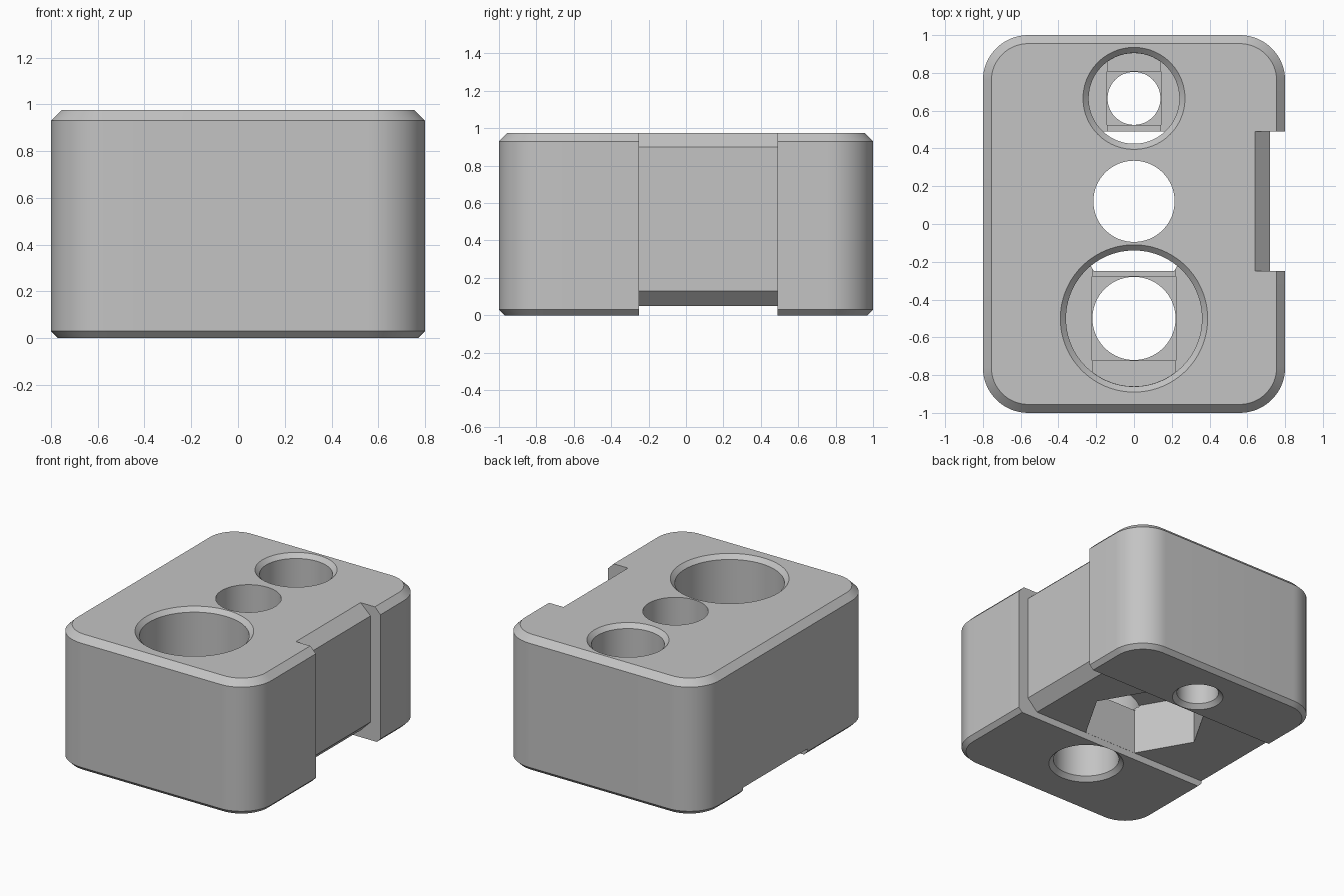
import bpy, bmesh, math
from mathutils import Vector

if "Cube" in bpy.data.objects:
    bpy.data.objects.remove(bpy.data.objects["Cube"])

TOP = 0.975
FLOOR = 0.4       # counterbore floor height
STEP = 0.02       # depth of each small step under the counterbores
SLOT_Y = (-0.25, 0.49)

grey = bpy.data.materials.new("plain_grey")
grey.diffuse_color = (0.55, 0.55, 0.55, 1)
grey.use_nodes = True
grey.node_tree.nodes["Principled BSDF"].inputs["Base Color"].default_value = (0.55, 0.55, 0.55, 1)


def loft(name, rings):
    """Closed solid through rings of matching 3D points."""
    bm = bmesh.new()
    loops = [[bm.verts.new(p) for p in ring] for ring in rings]
    n = len(loops[0])
    for a, b in zip(loops, loops[1:]):
        for i in range(n):
            j = (i + 1) % n
            bm.faces.new((a[i], a[j], b[j], b[i]))
    bm.faces.new(loops[0][::-1])
    bm.faces.new(loops[-1])
    bmesh.ops.recalc_face_normals(bm, faces=bm.faces)
    mesh = bpy.data.meshes.new(name)
    bm.to_mesh(mesh)
    bm.free()
    mesh.materials.append(grey)
    obj = bpy.data.objects.new(name, mesh)
    bpy.context.collection.objects.link(obj)
    return obj


def circle(r, y, z, n=96):
    return [(r * math.cos(math.tau * i / n), y + r * math.sin(math.tau * i / n), z)
            for i in range(n)]


def rounded_rect(inset, z, n=16):
    radius = 0.24 - inset
    pts = []
    for k, (sx, sy) in enumerate(((1, 1), (-1, 1), (-1, -1), (1, -1))):
        for i in range(n + 1):
            a = math.pi / 2 * (k + i / n)
            pts.append((sx * 0.56 + radius * math.cos(a), sy * 0.76 + radius * math.sin(a), z))
    return pts


def turned(name, y, steps):
    return loft(name, [circle(r, y, z) for r, z in steps])


def bridge_slot(name, y, bore, half, z0, z1, n=12):
    """Slot as wide as the bolt hole, with ends following the bore."""
    a = math.acos(half / bore)
    angles = [a + (math.pi - 2 * a) * i / n for i in range(n + 1)]
    angles += [t + math.pi for t in angles]
    outline = [Vector((bore * math.cos(t), y + bore * math.sin(t))) for t in angles]
    return loft(name, [[(p.x, p.y, z) for p in outline] for z in (z0, z1)])


def box(name, y, half, z0, z1):
    corners = ((1, 1), (-1, 1), (-1, -1), (1, -1))
    return loft(name, [[(half * sx, y + half * sy, z) for sx, sy in corners] for z in (z0, z1)])


# Rounded block with chamfered top and bottom rims
block = loft("mounting_block", [
    rounded_rect(0.03, 0), rounded_rect(0, 0.03),
    rounded_rect(0, TOP - 0.045), rounded_rect(0.045, TOP)])

# Channel under the block joined to the recess in the side
profile = ((1, -0.1), (1, 1.05), (0.56, 1.05), (0.64, TOP), (0.72, 0.9),
           (0.72, 0.13), (0.64, 0.05), (-1, 0.05), (-1, -0.1))
cutters = [loft("wrap_channel", [[(x, y, z) for x, z in profile] for y in SLOT_Y])]

# Two counterbored bolt holes
for label, y, bore, hole in (("front", -0.5, 0.36, 0.22), ("back", 0.665, 0.24, 0.14)):
    cutters += [
        turned(label + "_counterbore", y, [(bore, FLOOR), (bore, TOP - 0.03),
                                           (bore + 0.03, TOP), (bore + 0.03, TOP + 0.1)]),
        bridge_slot(label + "_bridge_slot", y, bore * 0.998, hole + 0.001,
                    FLOOR - STEP, FLOOR + 0.05),
        box(label + "_bridge_square", y, hole + 0.002, FLOOR - 2 * STEP, FLOOR + 0.06),
        turned(label + "_bolt_hole", y, [(hole + 0.03, -0.1), (hole + 0.03, 0),
                                         (hole, 0.03), (hole, FLOOR + 0.07)])]

# Middle hole with a hexagonal nut pocket below
cutters += [turned("middle_hole", 0.12, [(0.215, -0.2), (0.215, 1.2)]),
            loft("nut_pocket", [circle(0.426, 0.12, z, 6) for z in (0.02, 0.41)])]

# Cut everything out of the block
bpy.ops.object.select_all(action='DESELECT')
bpy.context.view_layer.objects.active = block
block.select_set(True)
for cutter in cutters:
    cutter.hide_render = True
    mod = block.modifiers.new(cutter.name, 'BOOLEAN')
    mod.operation = 'DIFFERENCE'
    mod.solver = 'EXACT'
    mod.object = cutter
    bpy.ops.object.modifier_apply(modifier=mod.name)
for cutter in cutters:
    bpy.data.objects.remove(cutter)

bpy.ops.object.shade_smooth_by_angle(angle=math.radians(25))
